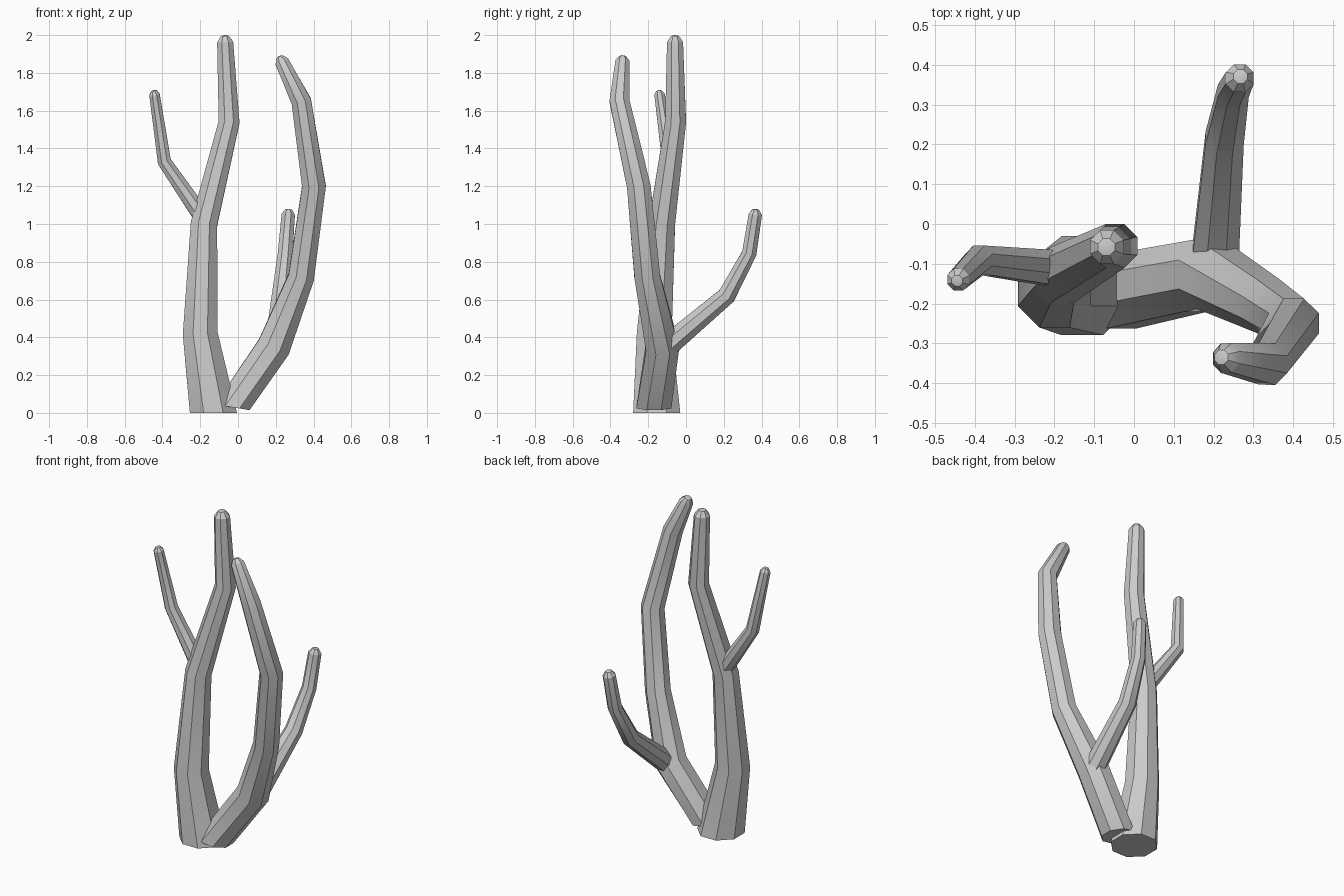
import bpy, bmesh, math
from mathutils import Vector

SIDES = 8

old = bpy.data.objects.get("Cube")
if old:
    bpy.data.objects.remove(old, do_unlink=True)

grey = bpy.data.materials.new("pale grey")
grey.use_nodes = True
grey.diffuse_color = (0.6, 0.6, 0.6, 1)
grey.node_tree.nodes["Principled BSDF"].inputs["Base Color"].default_value = (0.6, 0.6, 0.6, 1)


def limb(name, path, start_dir=None):
    """Tapered eight-sided tube along (x, y, z, radius) points with a blunt domed tip."""
    pts = [Vector(p[:3]) for p in path]
    radii = [p[3] for p in path]
    dirs = [(b - a).normalized() for a, b in zip(pts, pts[1:])]
    tangents = [Vector(start_dir).normalized() if start_dir else dirs[0]]
    tangents += [(a + b).normalized() for a, b in zip(dirs, dirs[1:])] + [dirs[-1]]

    # domed tip: one narrower ring past the last one
    tip_r = radii[-1]
    pts.append(pts[-1] + dirs[-1] * tip_r * 0.7)
    radii.append(tip_r * 0.5)
    tangents.append(dirs[-1])

    bm = bmesh.new()
    rings = []
    for p, r, t in zip(pts, radii, tangents):
        u = (Vector((1, 0, 0)) - t * t.x).normalized()
        v = t.cross(u)
        ring = []
        for i in range(SIDES):
            a = math.tau * (i + 0.5) / SIDES
            ring.append(bm.verts.new(p + (u * math.cos(a) + v * math.sin(a)) * r))
        rings.append(ring)
    for low, high in zip(rings, rings[1:]):
        for i in range(SIDES):
            j = (i + 1) % SIDES
            bm.faces.new((low[i], low[j], high[j], high[i]))
    bm.faces.new(rings[0][::-1])
    apex = bm.verts.new(pts[-1] + dirs[-1] * tip_r * 0.12)
    for i in range(SIDES):
        bm.faces.new((rings[-1][i], rings[-1][(i + 1) % SIDES], apex))

    mesh = bpy.data.meshes.new(name)
    bm.to_mesh(mesh)
    bm.free()
    mesh.materials.append(grey)
    obj = bpy.data.objects.new(name, mesh)
    bpy.context.collection.objects.link(obj)
    bpy.ops.object.select_all(action='DESELECT')
    obj.select_set(True)
    bpy.context.view_layer.objects.active = obj
    bpy.ops.object.shade_smooth_by_angle(angle=math.radians(30))


# Main upright stem
limb("main_stem", [(-.13, -.155, 0, .135), (-.2, -.168, .42, .1),
                   (-.18, -.128, 1.0, .076), (-.047, -.055, 1.54, .06),
                   (-.068, -.058, 1.963, .046)], (0, 0, 1))

# Thin twig on the main stem
limb("main_stem_twig", [(-.17, -.115, 1.01, .05), (-.39, -.09, 1.33, .039),
                        (-.442, -.14, 1.685, .03)])

# Leaning stem that curves outward and back in
limb("leaning_stem", [(-.03, -.17, .03, .1), (.19, -.125, .35, .095),
                      (.335, -.205, .72, .074), (.402, -.25, 1.2, .068),
                      (.335, -.352, 1.65, .057), (.232, -.337, 1.86, .04)],
     (.17, 0, 1))

# Rear branch on the leaning stem
limb("rear_branch", [(.2, -.14, .32, .066), (.228, .215, .62, .052),
                     (.25, .335, .845, .042), (.266, .367, 1.05, .038)])
